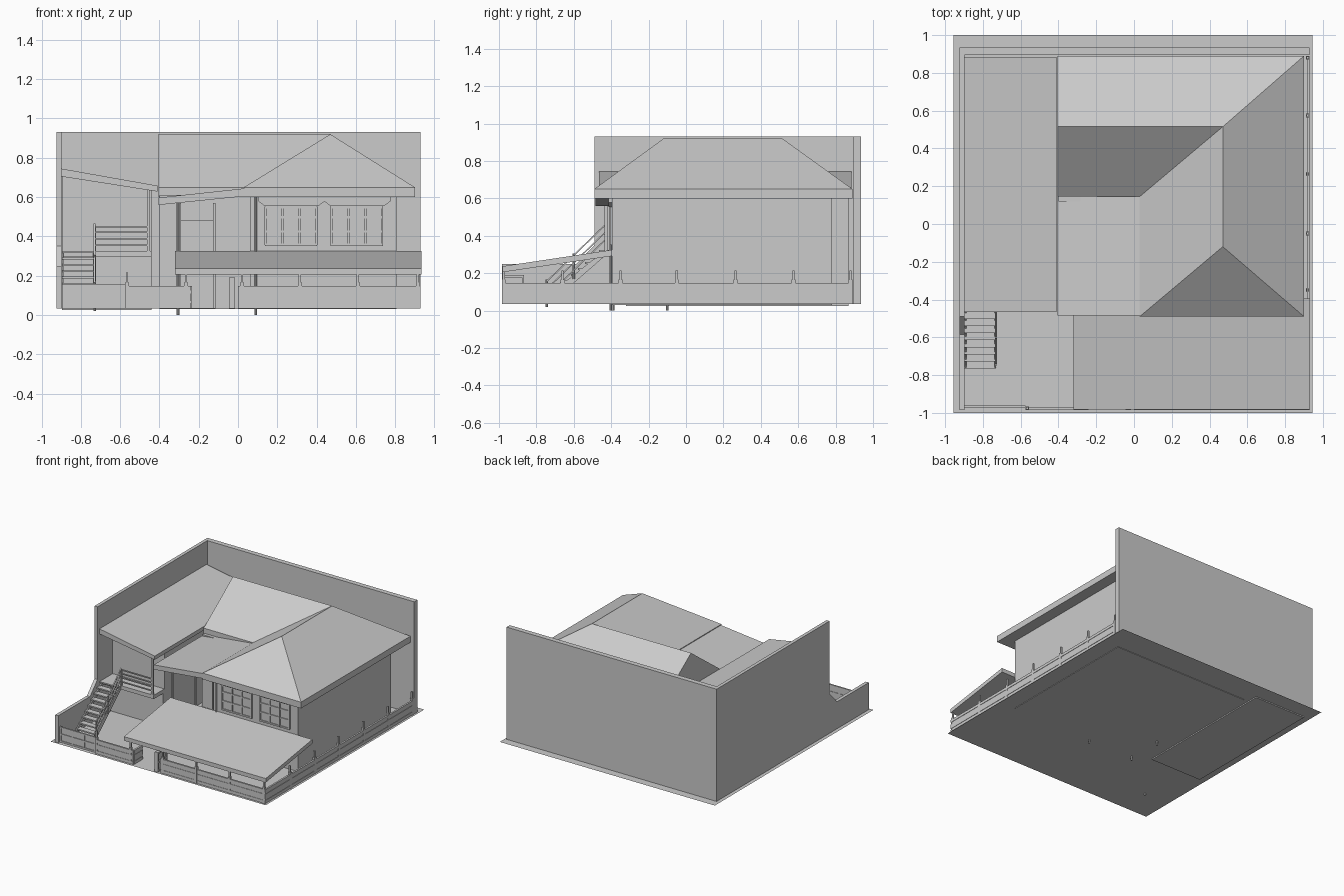
import bpy, bmesh, math
from mathutils import Vector

if "Cube" in bpy.data.objects:
    bpy.data.objects.remove(bpy.data.objects["Cube"])

G = 0.034  # ground level


def mesh(name, verts, faces):
    me = bpy.data.meshes.new(name)
    bm = bmesh.new()
    vs = [bm.verts.new(v) for v in verts]
    for f in faces:
        bm.faces.new([vs[i] for i in f])
    if len(faces) > 1:
        bmesh.ops.recalc_face_normals(bm, faces=bm.faces[:])
    bm.to_mesh(me)
    bm.free()
    ob = bpy.data.objects.new(name, me)
    bpy.context.collection.objects.link(ob)
    return ob


def prism(name, profile, axis, a, b):
    """Extrude a 2D profile from a to b; axis x: (y,z), y: (x,z), z: (x,y)."""
    def put(p, t):
        return {'x': (t, p[0], p[1]), 'y': (p[0], t, p[1]), 'z': (p[0], p[1], t)}[axis]
    n = len(profile)
    verts = [put(p, a) for p in profile] + [put(p, b) for p in profile]
    faces = [list(range(n)), list(range(n, 2 * n))]
    faces += [[i, (i + 1) % n, (i + 1) % n + n, i + n] for i in range(n)]
    return mesh(name, verts, faces)


def box(name, x0, x1, y0, y1, z0, z1):
    return prism(name, [(x0, y0), (x1, y0), (x1, y1), (x0, y1)], 'z', z0, z1)


def pole(name, x, y, z0, z1, r=0.006):
    ring = [(x + r * math.cos(i * math.pi / 4), y + r * math.sin(i * math.pi / 4)) for i in range(8)]
    return prism(name, ring, 'z', z0, z1)


# Ground sheet
mesh("ground", [(-.955, -1, G), (.945, -1, G), (.945, 1, G), (-.955, 1, G)], [(0, 1, 2, 3)])

# Tall boundary walls; the left one drops to a low wall at the front
box("back_boundary_wall", -.925, .93, .895, .935, G, .93)
prism("left_boundary_wall", [(-.985, G), (.895, G), (.895, .93), (-.49, .93), (-.49, .35),
                             (-.585, .25), (-.985, .25)], 'x', -.925, -.898)

# House body, an L-shaped plan
prism("house_walls", [(.06, -.395), (.807, -.395), (.807, .78), (-.40, .78), (-.40, .12), (.06, .12)],
      'z', .03, .61)

# Hip roof with a gabled wing to the left
plan = [(.03, -.49), (.90, -.49), (.90, .89), (-.405, .89), (-.405, .145), (.03, .145)]
verts = [(x, y, .60) for x, y in plan] + [(x, y, .65) for x, y in plan]
verts += [(.47, -.12, .92), (.47, .515, .92), (-.405, .515, .92)]
faces = [[i, (i + 1) % 6, (i + 1) % 6 + 6, i + 6] for i in range(6)] + [list(range(6))]
faces += [(6, 7, 12), (7, 8, 13, 12), (8, 9, 14, 13), (9, 10, 14), (10, 11, 13, 14), (11, 6, 12, 13)]
mesh("main_roof", verts, faces)

# Porch roof between the two wings, with its poles
prism("porch_roof", [(-.405, .56), (.04, .605), (.04, .645), (-.405, .597)], 'y', -.485, .15)
for x, y in ((-.305, -.39), (-.305, -.10)):
    pole("porch_pole", x, y, 0, .575, .007)
pole("corner_pole", .09, -.402, 0, .60, .006)

# Porch door
box("porch_door", -.29, -.12, .108, .122, G, .48)
for x in (-.295, -.12):
    box("door_frame", x - .006, x + .006, .10, .122, G, .57)

# Left wing: lower storey, upper storey, balcony and lean-to roof
box("left_wing_lower", -.897, -.44, -.32, .87, .025, .30)
prism("left_wing_upper", [(-.897, .325), (-.44, .325), (-.44, .645), (-.897, .72)], 'y', -.30, .87)
box("balcony_floor", -.897, -.44, -.435, .87, .295, .325)
prism("left_wing_roof", [(-.90, .705), (-.41, .628), (-.41, .658), (-.90, .745)], 'y', -.465, .885)
box("balcony_post", -.463, -.447, -.435, -.42, .32, .65)

# Balcony railing
for z in (.355, .387, .42, .45):
    box("balcony_rail", -.73, -.455, -.434, -.424, z - .004, z + .004)
for x in (-.728, -.459):
    box("railing_post", x - .005, x + .005, -.435, -.424, .325, .455)

# Open stair with stringers and sloping handrails
steps = 9
for i in range(steps):
    y, z = -.765 + i * .0375, .065 + i * .0325
    box("stair_tread", -.897, -.73, y, y + .045, z - .01, z)
for x in (-.895, -.738):
    prism("stair_stringer", [(-.765, G), (-.73, G), (-.43, .295), (-.43, .325), (-.765, .06)], 'x', x, x + .008)
for d in (.05, .09, .13):
    prism("stair_handrail", [(-.745, .02 + d), (-.43, .325 + d), (-.43, .335 + d), (-.745, .03 + d)],
          'x', -.735, -.726)
pole("stair_newel", -.73, -.745, .02, .165)
pole("stair_mid_post", -.73, -.60, .17, .305)

# Carport roof sloping to the front
prism("carport_roof", [(-.982, .205), (-.395, .292), (-.395, .325), (-.982, .237)], 'x', -.32, .933)

# Front windows: frame, mullions and panes
for wx in (.145, .48):
    x0, x1 = wx - .008, wx + .258
    box("window_glass", x0, x1, -.399, -.39, .355, .552)
    for i in range(4):
        x = wx - .003 + i * .0853
        box("window_mullion", x - .006, x + .006, -.407, -.395, .355, .552)
    for z in (.358, .425, .497, .549):
        box("window_bar", x0, x1, -.406, -.395, z - .006, z + .006)
    # Valance above each window
    prism("window_valance", [(wx - .04, .60), (wx + .295, .60), (wx + .295, .578), (wx + .265, .555),
                             (wx - .01, .555), (wx - .04, .578)], 'y', -.415, -.395)


# Fences: a thin panel with rails, and tapered posts
def fence(name, axis, a, b, c):
    def bar(part, h, z0, z1):
        if axis == 'x':
            box(name + part, a, b, c - h, c + h, z0, z1)
        else:
            box(name + part, c - h, c + h, a, b, z0, z1)
    bar("_panel", .004, G, .145)
    for z0, z1 in ((.036, .06), (.072, .11), (.125, .147)):
        bar("_rail", .007, z0, z1)


def fence_post(x, y):
    for h, z0, z1 in ((.010, G, .165), (.006, .165, .215)):
        box("fence_post", x - h, x + h, y - h, y + h, z0, z1)


fence("front_fence_left", 'x', -.57, -.24, -.977)
fence("front_fence_right", 'x', 0, .93, -.977)
fence("side_fence", 'y', -.985, .875, .923)
for x in (-.565, -.265, .02, .315, .61, .915):
    fence_post(x, -.975)
for y in (-.66, -.35, -.05, .265, .575, .88):
    fence_post(.92, y)
fence("entry_return", 'y', -.975, -.865, -.24)

# Framed gate in front of the stair
for z in (.042, .098, .152):
    box("gate_rail", -.897, -.575, -.972, -.96, z - .006, z + .006)
for x in (-.89, -.785, -.68, -.582):
    box("gate_stile", x - .006, x + .006, -.972, -.96, G, .157)
box("gate_panel", -.89, -.582, -.967, -.964, G, .15)

# Open entry gate leaf
for z in (.045, .11, .183):
    box("entry_gate_rail", -.046, -.016, -.985, -.865, z - .006, z + .006)
for y in (-.979, -.871):
    box("entry_gate_stile", -.046, -.016, y - .006, y + .006, G, .19)
box("entry_gate_panel", -.034, -.028, -.98, -.87, G, .185)
